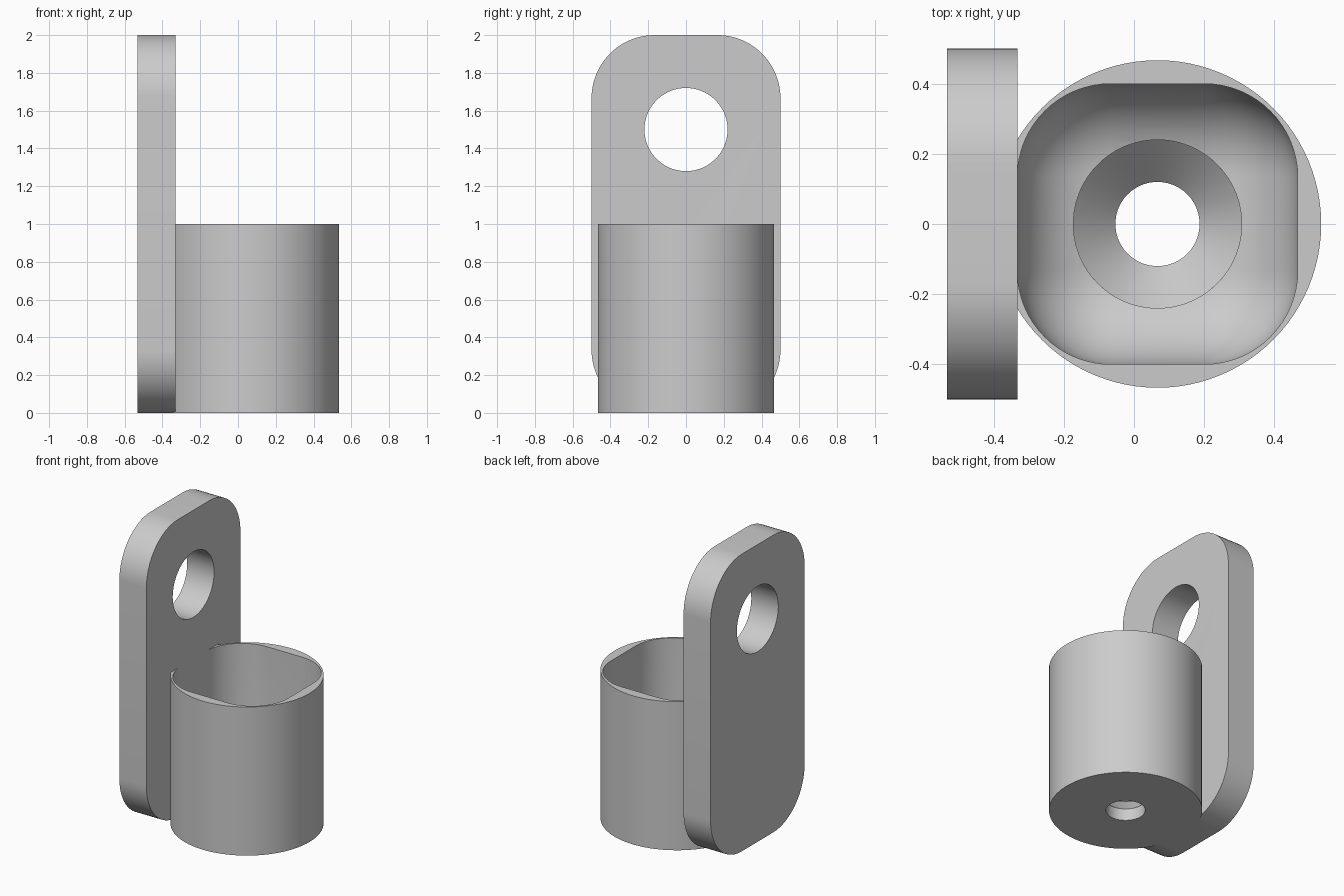
import bpy
import bmesh
import math
from mathutils import Matrix

cube = bpy.data.objects.get("Cube")
if cube:
    bpy.data.objects.remove(cube, do_unlink=True)

CUP_X = 0.067      # axis of the cup
RADIUS = 0.267     # rounding of the cavity
SEGMENTS = 96

grey = bpy.data.materials.new("light_grey")
grey.use_nodes = True
grey.diffuse_color = (0.6, 0.6, 0.6, 1)
grey.node_tree.nodes["Principled BSDF"].inputs["Base Color"].default_value = (0.6, 0.6, 0.6, 1)


def make_object(name, bm):
    bmesh.ops.recalc_face_normals(bm, faces=bm.faces)
    mesh = bpy.data.meshes.new(name)
    bm.to_mesh(mesh)
    bm.free()
    mesh.materials.append(grey)
    obj = bpy.data.objects.new(name, mesh)
    bpy.context.collection.objects.link(obj)
    return obj


def lathe(name, profile, matrix):
    """Closed solid of revolution from (radius, height) pairs."""
    bm = bmesh.new()
    rings = []
    for r, z in profile:
        angles = [2 * math.pi * i / SEGMENTS for i in range(SEGMENTS)]
        rings.append([bm.verts.new((r * math.cos(a), r * math.sin(a), z)) for a in angles])
    for low, high in zip(rings, rings[1:]):
        for i in range(SEGMENTS):
            j = (i + 1) % SEGMENTS
            bm.faces.new((low[i], low[j], high[j], high[i]))
    bm.faces.new(rings[0])
    bm.faces.new(rings[-1])
    bm.transform(matrix)
    return make_object(name, bm)


def rounded_box(name, size, centre, radius, segments, only_x=False):
    """Box with rounded edges, or with only the edges along x rounded."""
    bm = bmesh.new()
    bmesh.ops.create_cube(bm, size=1)
    bm.transform(Matrix.Translation(centre) @ Matrix.Diagonal((*size, 1)))
    edges = [e for e in bm.edges
             if not only_x or abs(e.verts[0].co.x - e.verts[1].co.x) > 0.01]
    bmesh.ops.bevel(bm, geom=edges, offset=radius, segments=segments,
                    profile=0.5, affect='EDGES')
    return make_object(name, bm)


def combine(target, other, operation):
    mod = target.modifiers.new(operation.lower(), 'BOOLEAN')
    mod.operation = operation
    mod.solver = 'EXACT'
    mod.object = other
    bpy.ops.object.select_all(action='DESELECT')
    bpy.context.view_layer.objects.active = target
    target.select_set(True)
    bpy.ops.object.modifier_apply(modifier=mod.name)
    bpy.data.objects.remove(other, do_unlink=True)


# Cup with a rounded cavity and a countersunk screw hole in its floor
axis = Matrix.Translation((CUP_X, 0, 0))
holder = lathe("wall_mounted_cup", [(0.467, 0), (0.467, 1)], axis)
combine(holder, rounded_box("cavity", (0.8, 0.8, 1.4), (CUP_X, 0, 0.9), RADIUS, 16),
        'DIFFERENCE')
combine(holder, lathe("screw_hole", [(0.12, -0.1), (0.12, 0.08), (0.24, 0.2), (0.24, 0.5)],
                      axis), 'DIFFERENCE')

# Back plate with rounded corners and a hanging hole
plate = rounded_box("back_plate", (0.201, 1, 2), (-0.4325, 0, 1), 0.333, 20, only_x=True)
sideways = Matrix.Translation((-0.433, 0, 1.5)) @ Matrix.Rotation(math.pi / 2, 4, 'Y')
combine(plate, lathe("hanging_hole", [(0.22, -0.3), (0.22, 0.3)], sideways), 'DIFFERENCE')

# Join the plate to the cup
combine(holder, plate, 'UNION')
bpy.ops.object.shade_smooth_by_angle(angle=math.radians(30))
